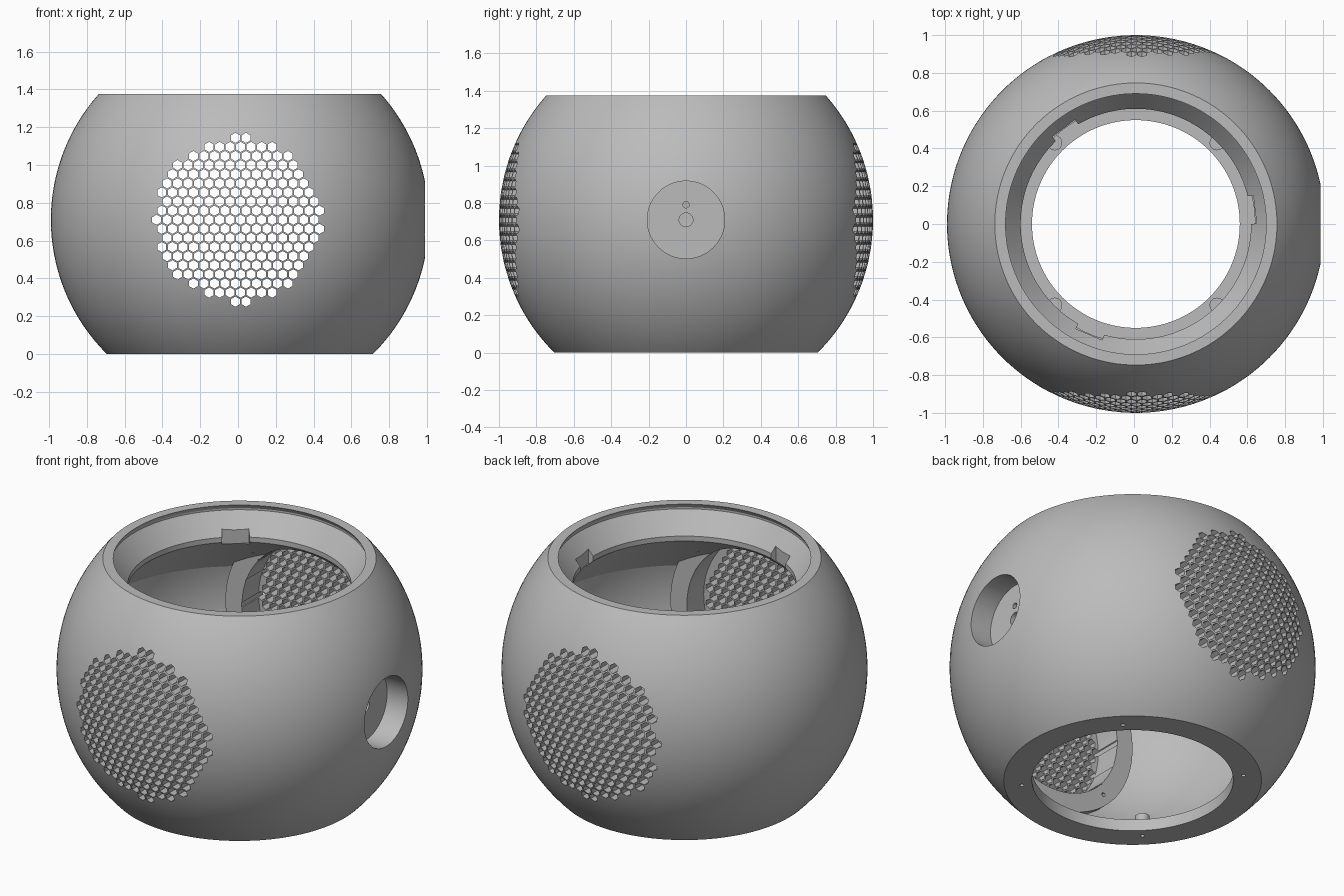
import bpy, bmesh, math
from mathutils import Matrix, Vector

if "Cube" in bpy.data.objects:
    bpy.data.objects.remove(bpy.data.objects["Cube"], do_unlink=True)

MID = 0.71                 # height of the sphere centre
SHIFT = 0.01               # sideways offset that centres the bounds
INNER = 0.92               # cavity radius
ALONG = {"X": Matrix.Rotation(math.pi / 2, 4, "Y"),
         "Y": Matrix.Rotation(math.pi / 2, 4, "X"),
         "Z": Matrix.Identity(4)}

grey = bpy.data.materials.new("plain grey")
grey.use_nodes = True
grey.diffuse_color = (0.5, 0.5, 0.5, 1)
grey.node_tree.nodes["Principled BSDF"].inputs["Base Color"].default_value = (0.5, 0.5, 0.5, 1)


def make_object(name, bm):
    bmesh.ops.recalc_face_normals(bm, faces=bm.faces)
    mesh = bpy.data.meshes.new(name)
    bm.to_mesh(mesh)
    bm.free()
    mesh.materials.append(grey)
    obj = bpy.data.objects.new(name, mesh)
    bpy.context.collection.objects.link(obj)
    return obj


def add_rod(bm, axis, centre, radius, length, sides=64):
    bmesh.ops.create_cone(bm, cap_ends=True, segments=sides, radius1=radius,
                          radius2=radius, depth=length,
                          matrix=Matrix.Translation(centre) @ ALONG[axis])


def combine(target, bm, operation):
    tool = make_object("helper", bm)
    tool.hide_render = True
    mod = target.modifiers.new("combine", "BOOLEAN")
    mod.operation = operation
    mod.solver = "EXACT"
    mod.object = tool
    bpy.context.view_layer.objects.active = target
    bpy.ops.object.modifier_apply(modifier=mod.name)
    bpy.data.objects.remove(tool, do_unlink=True)


def arc(radius, low, high, count):
    a, b = math.asin(low / radius), math.asin(high / radius)
    for i in range(count + 1):
        t = a + (b - a) * i / count
        yield radius * math.cos(t), MID + radius * math.sin(t)


# Hollow shell: outer skin, tapered mouth, sloped ceiling, cavity, base lip
profile = list(arc(1.0, -MID, 0.665, 48))
profile += [(0.69, 1.375), (0.705, 1.35), (0.705, 1.34), (0.61, 1.22), (0.61, 1.19)]
profile += list(arc(INNER, 0.2, -0.64, 28))
profile += [(0.55, 0.07), (0.55, 0)]
bm = bmesh.new()
verts = [bm.verts.new((r, 0, z)) for r, z in profile]
edges = [bm.edges.new((v, verts[i - 1])) for i, v in enumerate(verts)]
bmesh.ops.spin(bm, geom=verts + edges, cent=(0, 0, 0), axis=(0, 0, 1),
               angle=math.tau, steps=144, use_merge=True)
bmesh.ops.remove_doubles(bm, verts=bm.verts, dist=0.0001)
shell = make_object("spherical_shell", bm)

# Inner grille flanges, as stacked discs on the front and back
for radius, near, far in ((0.57, 0.68, 0.80), (0.465, 0.70, 0.875), (0.3, 0.72, 0.945)):
    bm = bmesh.new()
    for side in (-1, 1):
        add_rod(bm, "Y", (0, side * (near + far) / 2, MID), radius, far - near, 96)
    combine(shell, bm, "UNION")

# Side socket boss and four screw posts on the base
bm = bmesh.new()
add_rod(bm, "X", (0.87, 0, MID), 0.25, 0.14)
diagonals = [Vector((sx, sy, 0)) * 0.43 for sx in (-1, 1) for sy in (-1, 1)]
for d in diagonals:
    add_rod(bm, "Z", d + Vector((0, 0, 0.08)), 0.04, 0.08, 24)
combine(shell, bm, "UNION")

# Grille recesses, side socket and base screw holes
bm = bmesh.new()
for side in (-1, 1):
    add_rod(bm, "Y", (0, side * 0.72, MID), 0.46, 0.24, 96)
add_rod(bm, "X", (1.02, 0, MID), 0.207, 0.36, 96)
for d in diagonals:
    add_rod(bm, "Z", d, 0.012, 0.14, 12)
combine(shell, bm, "DIFFERENCE")

# Cable holes in the socket floor and screw holes in the flanges
bm = bmesh.new()
add_rod(bm, "X", (0.8, 0, MID), 0.037, 0.2, 32)
add_rod(bm, "X", (0.8, 0, MID + 0.08), 0.017, 0.2, 16)
for side in (-1, 1):
    for k in range(4):
        a = math.pi / 4 + k * math.pi / 2
        add_rod(bm, "Y", (0.515 * math.cos(a), side * 0.69, MID + 0.515 * math.sin(a)),
                0.012, 0.1, 12)
combine(shell, bm, "DIFFERENCE")

# Three bayonet notches in the mouth lip
bm = bmesh.new()
for k in range(3):
    a = math.radians(7 + 120 * k)
    bmesh.ops.create_cube(bm, size=1, matrix=Matrix.Rotation(a, 4, "Z")
                          @ Matrix.Translation((0.585, 0, 1.23))
                          @ Matrix.Diagonal((0.1, 0.15, 0.12, 1)))
combine(shell, bm, "DIFFERENCE")

# Honeycomb grille holes, straight through front and back
PITCH = 0.0556
bm = bmesh.new()
for row in range(-9, 10):
    z = row * PITCH * math.sqrt(0.75)
    for col in range(-10, 11):
        x = (col + (row % 2) / 2) * PITCH + 0.004
        if math.hypot(x + 0.007, z) < 0.437:
            add_rod(bm, "Y", (x, 0, MID + z), 0.027, 2.2, 6)
combine(shell, bm, "DIFFERENCE")

# Final placement and shading
shell.data.transform(Matrix.Translation((SHIFT, 0, 0)))
bpy.ops.object.select_all(action="DESELECT")
shell.select_set(True)
bpy.context.view_layer.objects.active = shell
bpy.ops.object.shade_smooth_by_angle(angle=math.radians(25))
